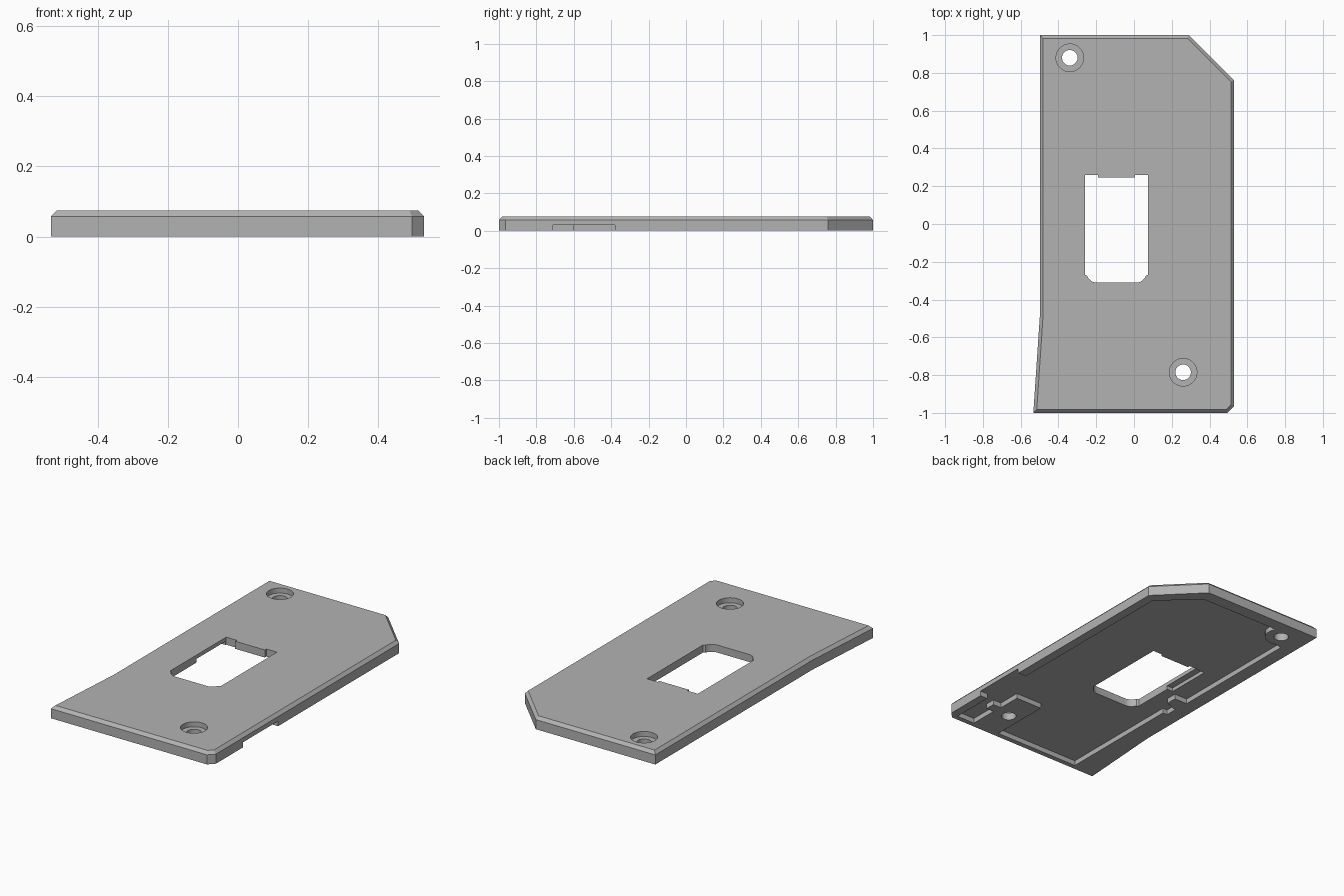
import bpy, bmesh, math
from mathutils import Vector

cube = bpy.data.objects.get("Cube")
if cube:
    bpy.data.objects.remove(cube, do_unlink=True)

HEIGHT, SHOULDER, FLOOR, CHAMFER = 0.075, 0.057, 0.03, 0.017

grey = bpy.data.materials.new("mid_grey")
grey.use_nodes = True
grey.diffuse_color = (0.45, 0.45, 0.45, 1)
grey.node_tree.nodes["Principled BSDF"].inputs["Base Color"].default_value = grey.diffuse_color


def inset(points, d):
    """Mitred inward offset of a counter-clockwise outline."""
    result = []
    for i, p in enumerate(points):
        p, a, b = Vector(p), Vector(points[i - 1]), Vector(points[(i + 1) % len(points)])
        e1, e2 = (p - a).normalized(), (b - p).normalized()
        n1, n2 = Vector((-e1.y, e1.x)), Vector((-e2.y, e2.x))
        result.append(p + (n1 + n2) * d / (1 + n1.dot(n2)))
    return result


def loft(name, layers):
    """Solid through stacked (outline, z) layers."""
    bm = bmesh.new()
    rings = [[bm.verts.new((p[0], p[1], z)) for p in pts] for pts, z in layers]
    n = len(rings[0])
    bm.faces.new(rings[0][::-1])
    bm.faces.new(rings[-1])
    for low, high in zip(rings, rings[1:]):
        for i in range(n):
            j = (i + 1) % n
            bm.faces.new((low[i], low[j], high[j], high[i]))
    bmesh.ops.recalc_face_normals(bm, faces=bm.faces)
    mesh = bpy.data.meshes.new(name)
    bm.to_mesh(mesh)
    bm.free()
    mesh.materials.append(grey)
    obj = bpy.data.objects.new(name, mesh)
    bpy.context.collection.objects.link(obj)
    return obj


def arc(cx, cy, r, start, end, steps):
    angles = [math.radians(start + (end - start) * i / steps) for i in range(steps + 1)]
    return [(cx + r * math.cos(a), cy + r * math.sin(a)) for a in angles]


def cut(name, points, z0, z1):
    """Subtract a vertical prism from the plate."""
    cutter = loft(name, [(points, z0), (points, z1)])
    cutter.hide_render = True
    cutter.hide_set(True)
    mod = plate.modifiers.new(name, "BOOLEAN")
    mod.operation, mod.solver, mod.object = "DIFFERENCE", "EXACT", cutter
    cutters.append(cutter)


# Plate body with chamfered upper edge
outline = [(-0.533, -1), (0.495, -1), (0.53, -0.965), (0.53, 0.76),
           (0.29, 1), (-0.498, 1), (-0.498, -0.48)]
plate = loft("cover_plate", [(outline, 0), (outline, SHOULDER),
                             (inset(outline, CHAMFER), HEIGHT)])
cutters = []

# Shallow underside recess, leaving the rim and screw bosses
recess = [(-0.38, -0.97), (0.18, -0.97), (0.18, -0.6), (0.355, -0.6),
          (0.355, -0.74), (0.41, -0.74), (0.41, -0.8), (0.36, -0.8),
          (0.36, -0.97), (0.48, -0.97), (0.48, -0.71), (0.6, -0.71),
          (0.6, -0.38), (0.475, -0.38), (0.475, 0.73), (0.26, 0.925)]
recess += arc(-0.34, 0.88, 0.09, 30, -110, 10)
recess += [(-0.415, 0.79), (-0.415, -0.035), (-0.33, -0.035),
           (-0.33, -0.1), (-0.41, -0.13), (-0.41, -0.2), (-0.38, -0.2)]
cut("recess_cutter", recess, -0.05, FLOOR)

# Deeper pocket beside the window
cut("pocket_cutter", [(-0.3, -0.02), (-0.23, -0.02), (-0.23, 0.255), (-0.3, 0.255)],
    -0.04, 0.052)

# Window with a lip at the back and rounded front corners
window = [(-0.26, 0.26), (-0.26, -0.268)]
window += arc(-0.195, -0.255, 0.056, 200, 270, 6)
window += arc(0.01, -0.255, 0.056, 270, 340, 6)
window += [(0.075, -0.268), (0.075, 0.26), (0.005, 0.26), (0.005, 0.245),
           (-0.19, 0.245), (-0.19, 0.26)]
cut("window_cutter", window, -0.06, 0.2)

# Counterbored screw holes
for i, (x, y) in enumerate([(-0.34, 0.88), (0.26, -0.785)]):
    cut(f"screw_hole_cutter_{i}", arc(x, y, 0.041, 0, 352.5, 47), -0.07, 0.21)
    cut(f"counterbore_cutter_{i}", arc(x, y, 0.073, 0, 352.5, 47), 0.045, 0.22)

# Apply the cuts and remove the helpers
bpy.context.view_layer.objects.active = plate
plate.select_set(True)
for mod in list(plate.modifiers):
    bpy.ops.object.modifier_apply(modifier=mod.name)
for cutter in cutters:
    bpy.data.objects.remove(cutter, do_unlink=True)
bpy.ops.object.shade_smooth_by_angle(angle=math.radians(20))
